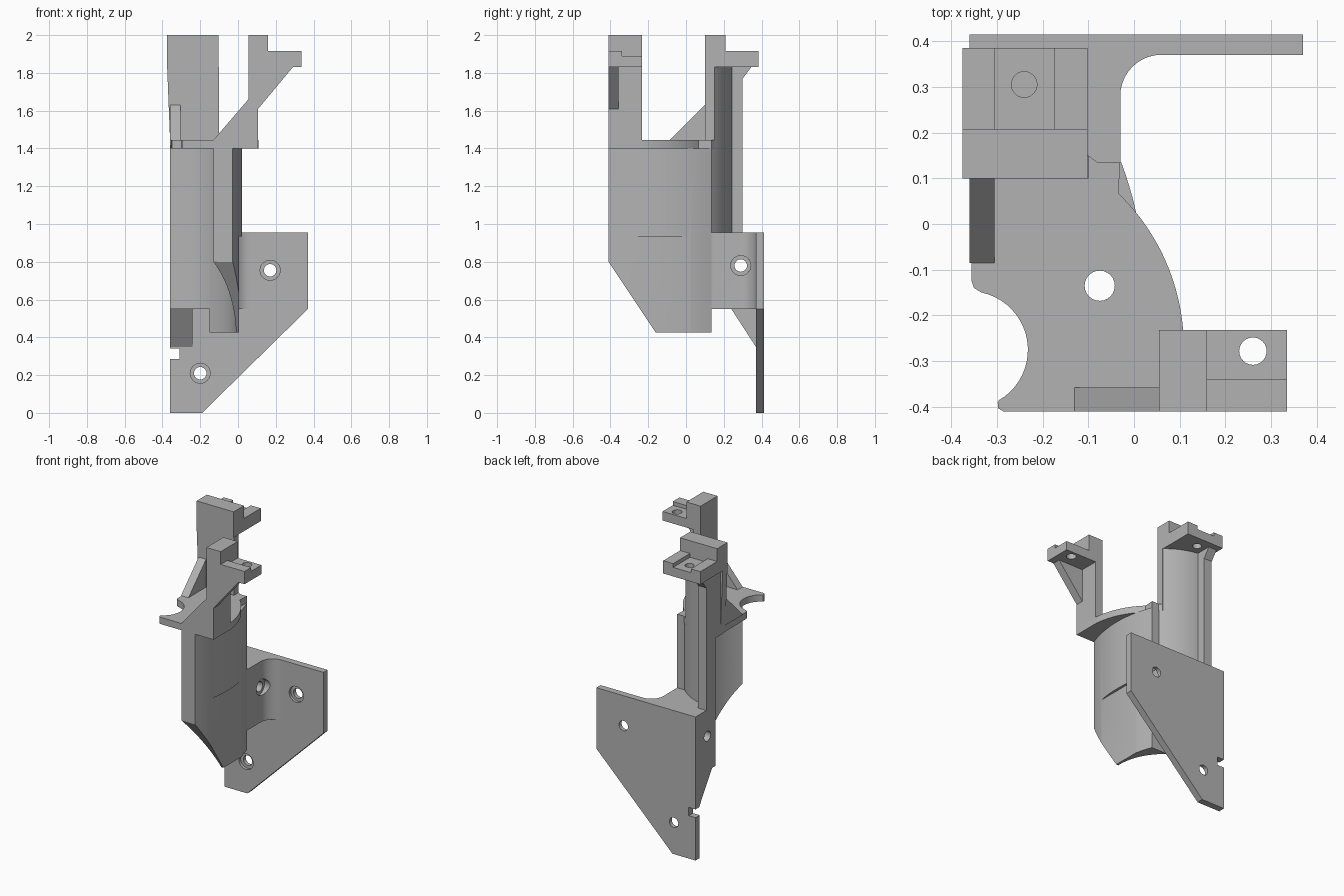
import bpy, bmesh
from math import sin, cos, radians
from mathutils import Vector

if "Cube" in bpy.data.objects:
    bpy.data.objects.remove(bpy.data.objects["Cube"], do_unlink=True)

grey = bpy.data.materials.new("plain grey")
grey.use_nodes = True
GREY = (0.45, 0.45, 0.45, 1)
grey.diffuse_color = GREY
grey.node_tree.nodes["Principled BSDF"].inputs["Base Color"].default_value = GREY

# Maps profile (a, b) and depth d to a point, for each extrusion axis
PLACE = {
    "x": lambda a, b, d: Vector((d, a, b)),
    "y": lambda a, b, d: Vector((a, d, b)),
    "z": lambda a, b, d: Vector((a, b, d)),
}


def arc(cx, cy, r, start, end, n=20):
    angles = [radians(start + (end - start) * i / n) for i in range(n + 1)]
    return [(cx + r * cos(t), cy + r * sin(t)) for t in angles]


def prism(name, axis, points, lo, hi):
    bm = bmesh.new()
    place = PLACE[axis]
    base = bm.faces.new([bm.verts.new(place(a, b, lo)) for a, b in points])
    moved = bmesh.ops.extrude_face_region(bm, geom=[base])["geom"]
    verts = [v for v in moved if isinstance(v, bmesh.types.BMVert)]
    bmesh.ops.translate(bm, verts=verts, vec=place(0, 0, hi - lo))
    bmesh.ops.recalc_face_normals(bm, faces=bm.faces)
    mesh = bpy.data.meshes.new(name)
    bm.to_mesh(mesh)
    bm.free()
    mesh.materials.append(grey)
    obj = bpy.data.objects.new(name, mesh)
    bpy.context.collection.objects.link(obj)
    return obj


def box(name, x, y, z):
    return prism(name, "z", [(x[0], y[0]), (x[1], y[0]), (x[1], y[1]), (x[0], y[1])], *z)


def cut(obj, cutter):
    mod = obj.modifiers.new("cut", "BOOLEAN")
    mod.operation = "DIFFERENCE"
    mod.solver = "EXACT"
    mod.object = cutter
    bpy.context.view_layer.objects.active = obj
    bpy.ops.object.modifier_apply(modifier=mod.name)
    bpy.data.objects.remove(cutter, do_unlink=True)


def drill(obj, axis, a, b, r, lo, hi):
    cut(obj, prism("drill_cutter", axis, arc(a, b, r, 0, 345, 23), lo, hi))


LEFT = -0.36            # open side of the half shell
BORE = (LEFT, -0.146)   # axis of the large bore

# Back plate with two counterbored screw holes and an edge notch
plate = prism("back_plate", "y", [
    (LEFT, 0), (-0.19, 0), (0.37, 0.55), (0.37, 0.955), (LEFT, 0.955),
    (LEFT, 0.34), (-0.31, 0.34), (-0.31, 0.285), (LEFT, 0.285)], 0.37, 0.414)
for px, pz in ((0.17, 0.755), (-0.2, 0.21)):
    drill(plate, "y", px, pz, 0.033, 0.3, 0.5)
    drill(plate, "y", px, pz, 0.053, 0.3, 0.388)

# Mount block joining the shell to the plate, filleted into it
block = prism("mount_block", "z",
              [(-0.03, 0.135)] + arc(0.06, 0.28, 0.09, 180, 90, 10)
              + [(LEFT, 0.37)] + arc(*BORE, 0.35, 90, 53.4, 12), 0.55, 0.955)
drill(block, "x", 0.29, 0.78, 0.033, -0.5, 0.2)
drill(block, "x", 0.29, 0.78, 0.053, -0.045, 0.2)
prism("block_gusset", "x", [(0.24, 0.55), (0.37, 0.55), (0.37, 0.35)], LEFT, -0.24)

# Curved shell with a sloped lower front and a flattened lower side
shell = prism("curved_shell", "z",
              arc(-0.745, -0.1375, 0.767, -20.8, 20.8)
              + arc(*BORE, 0.35, 53.4, -49, 28), 0.425, 1.4)
cut(shell, prism("slope_cutter", "x",
                 [(-0.477, 0.9), (-0.41, 0.8), (-0.16, 0.425), (-0.1, 0.335), (-0.6, 0.3)], -0.6, 0.3))
cut(shell, box("side_cutter", (0.005, 0.2), (-0.6, 0.3), (0.3, 0.935)))

# Rear column: curved wall with a rib along the open edge
outer = [(LEFT, 0.3), (-0.3, 0.3)] + arc(*BORE, 0.393, 81.2, 48.6, 12)
prism("column_lower", "z",
      arc(*BORE, 0.35, 53.4, 90, 12) + outer + [(-0.085, 0.135)], 0.955, 1.4)
prism("column_upper", "z", [(-0.1, 0.13), (LEFT, 0.13)] + outer, 1.4, 1.83)
prism("column_front", "y", [(-0.1, 1.4), (-0.358, 1.4), (-0.375, 1.83), (-0.1, 1.83)], 0.1, 0.15)
prism("column_tab_rib", "x", [(0.3, 1.77), (0.345, 1.83), (0.3, 1.83)], LEFT, -0.3)
prism("column_front_rib", "x", [(-0.085, 1.445), (0.1, 1.445), (0.1, 1.63)], LEFT, -0.305)

# Rear clamp head with a grooved, drilled tab
rear = prism("rear_head", "x", [(0.1, 1.83), (0.385, 1.83), (0.385, 1.915),
                                (0.208, 1.915), (0.208, 2), (0.1, 2)], -0.375, -0.102)
cut(rear, box("groove_cutter", (-0.305, -0.175), (0.208, 0.5), (1.89, 1.95)))
drill(rear, "z", -0.24, 0.305, 0.028, 1.7, 1.95)

# Top flange with the round side recess and a pin hole
flange = prism("top_flange", "z",
               [(-0.355, 0.1), (-0.355, -0.125), (-0.35, -0.14)]
               + arc(LEFT, -0.275, 0.128, 78, -60)
               + [(-0.298, -0.391), (-0.297, -0.403), (-0.285, -0.41), (0.107, -0.41)]
               + arc(LEFT, -0.27, 0.469, 5, 46)
               + [(-0.03, 0.135), (-0.08, 0.135), (-0.1, 0.15), (-0.1, 0.1)], 1.4, 1.445)
drill(flange, "z", -0.075, -0.135, 0.033, 1.3, 1.6)

# Front arm: post, stepped head and thin bracing ribs
box("front_post", (0.055, 0.107), (-0.41, -0.232), (1.445, 1.83))
front = prism("front_head", "y", [(0.055, 1.83), (0.335, 1.83), (0.335, 1.915),
                                  (0.16, 1.915), (0.16, 2), (0.055, 2)], -0.41, -0.232)
cut(front, box("step_cutter", (0.16, 0.5), (-0.34, 0.0), (1.89, 1.95)))
drill(front, "z", 0.26, -0.278, 0.03, 1.7, 1.95)
prism("front_inner_rib", "y", [(-0.13, 1.445), (0.055, 1.445), (0.055, 1.66)], -0.41, -0.357)
prism("front_outer_rib", "y", [(0.107, 1.61), (0.29, 1.83), (0.107, 1.83)], -0.41, -0.357)

# Smooth curved walls, keep machined edges sharp
for obj in bpy.context.scene.objects:
    obj.select_set(obj.type == "MESH")
bpy.context.view_layer.objects.active = shell
bpy.ops.object.shade_smooth_by_angle(angle=radians(30))
